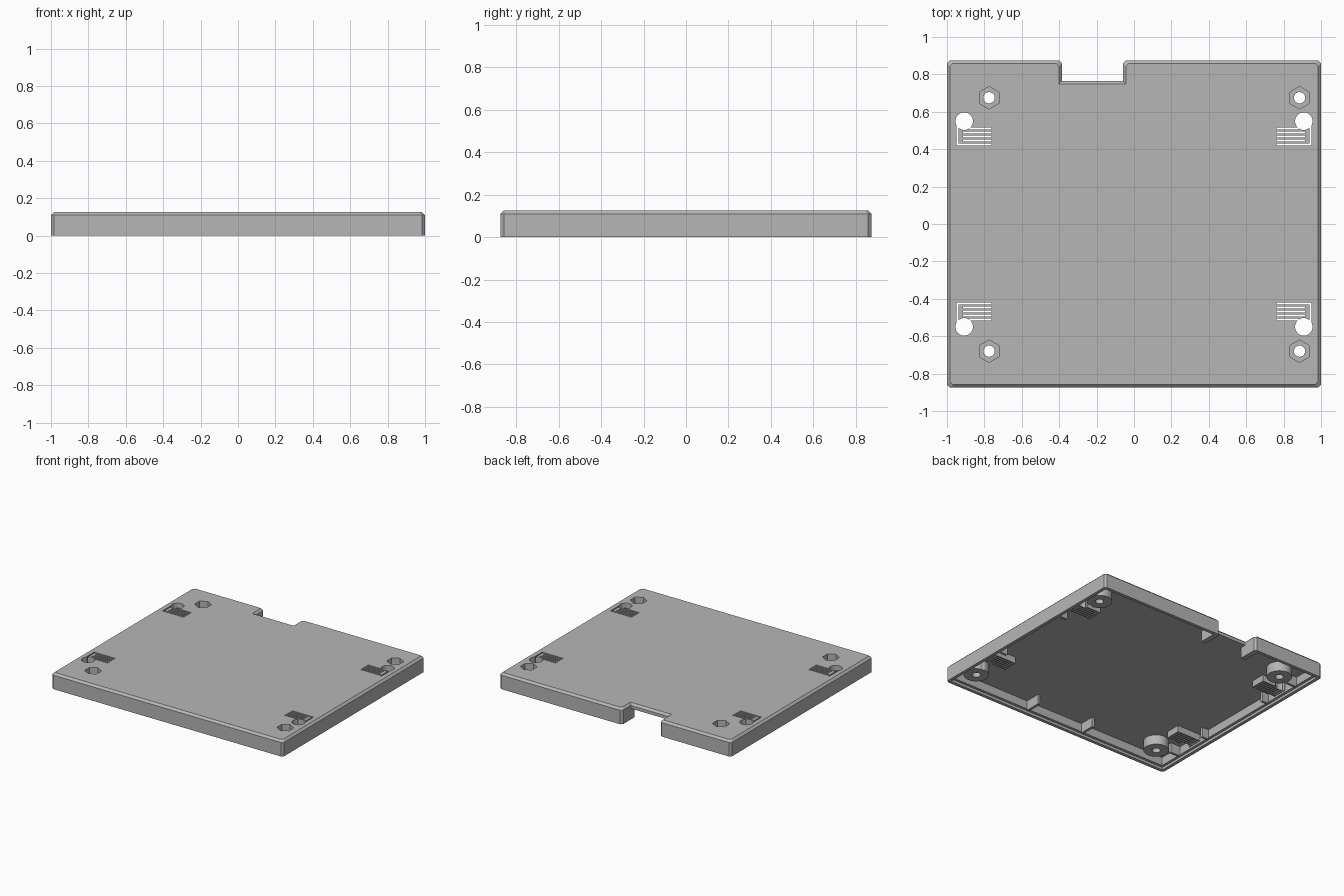
import bpy, bmesh, math
from mathutils import Matrix

cube = bpy.data.objects.get("Cube")
if cube:
    bpy.data.objects.remove(cube, do_unlink=True)

grey = bpy.data.materials.new("matte_grey")
grey.use_nodes = True
GREY = (0.47, 0.47, 0.47, 1)
grey.diffuse_color = GREY
grey.node_tree.nodes["Principled BSDF"].inputs["Base Color"].default_value = GREY

W, D, H = 1.0, 0.875, 0.125      # half width, half depth, height
CEIL = 0.085                     # underside of the top plate
BEVEL = 0.016
BOSSES = [(x, y) for x in (-0.775, 0.885) for y in (-0.68, 0.675)]
CORNERS = [(sx, sy) for sx in (-1, 1) for sy in (-1, 1)]


def box(bm, x0, x1, y0, y1, z0, z1):
    x0, x1 = sorted((x0, x1))
    y0, y1 = sorted((y0, y1))
    m = Matrix.Translation(((x0 + x1) / 2, (y0 + y1) / 2, (z0 + z1) / 2))
    m = m @ Matrix.Diagonal((x1 - x0, y1 - y0, z1 - z0, 1))
    bmesh.ops.create_cube(bm, size=1, matrix=m)


def cylinder(bm, x, y, r, z0, z1, sides=32):
    bmesh.ops.create_cone(bm, cap_ends=True, segments=sides, radius1=r, radius2=r,
                          depth=z1 - z0, matrix=Matrix.Translation((x, y, (z0 + z1) / 2)))


def finish(bm, name):
    bmesh.ops.recalc_face_normals(bm, faces=bm.faces)
    mesh = bpy.data.meshes.new(name)
    bm.to_mesh(mesh)
    bm.free()
    mesh.materials.append(grey)
    obj = bpy.data.objects.new(name, mesh)
    bpy.context.collection.objects.link(obj)
    return obj


def cut(obj, cutter):
    mod = obj.modifiers.new("cut", 'BOOLEAN')
    mod.operation = 'DIFFERENCE'
    mod.solver = 'EXACT'
    mod.use_self = True
    mod.object = cutter
    deps = bpy.context.evaluated_depsgraph_get()
    mesh = bpy.data.meshes.new_from_object(obj.evaluated_get(deps))
    obj.modifiers.clear()
    obj.data = mesh


def outline(i):
    """Lid outline with clipped corners and a rear notch, moved in by i."""
    w, d, c = W - i, D - i, BEVEL
    n0, n1, ny = -0.385 - i, -0.06 + i, 0.765 - i
    return [(-w + c, -d), (w - c, -d), (w, -d + c), (w, d - c), (w - c, d),
            (n1 + c, d), (n1, d - c), (n1, ny), (n0, ny), (n0, d - c),
            (n0 - c, d), (-w + c, d), (-w, d - c), (-w, -d + c)]


# Lid: stacked outlines with a bevelled top edge
bm = bmesh.new()
loops = [[bm.verts.new((x, y, z)) for x, y in outline(i)]
         for z, i in ((0, 0), (H - BEVEL, 0), (H, BEVEL))]
for a, b in zip(loops, loops[1:]):
    for k in range(len(a)):
        j = (k + 1) % len(a)
        bm.faces.new((a[k], a[j], b[j], b[k]))
bm.faces.new(loops[0])
bm.faces.new(loops[-1])
lid = finish(bm, "lid_shell")

# Hollow underside with a stepped rim
bm = bmesh.new()
box(bm, -0.955, 0.955, -0.83, 0.83, -0.1, CEIL)
box(bm, -0.975, 0.975, -0.85, 0.85, -0.1, 0.02)
cavity = finish(bm, "cavity_cutter")

# Screw openings, round holes and serpentine slots
bm = bmesh.new()
for x, y in BOSSES:
    cylinder(bm, x, y, 0.03, -0.1, 0.3)
    cylinder(bm, x, y, 0.06, 0.05, 0.3, 6)
for sx, sy in CORNERS:
    cylinder(bm, sx * 0.908, sy * 0.55, 0.047, -0.1, 0.3)
    for k, start in enumerate((0.88, 0.915, 0.915, 0.915, 0.948)):
        y = 0.51 - 0.021 * k
        box(bm, sx * 0.763, sx * start, sy * (y - 0.005), sy * (y + 0.005), -0.1, 0.3)
    box(bm, sx * 0.938, sx * 0.948, sy * 0.421, sy * 0.55, -0.1, 0.3)
openings = finish(bm, "opening_cutter")

cut(lid, cavity)
cut(lid, openings)

# Screw bosses under the lid
for k, (x, y) in enumerate(BOSSES):
    bm = bmesh.new()
    cylinder(bm, x, y, 0.09, 0.01, CEIL)
    cut(finish(bm, f"screw_boss_{k + 1}"), openings)

# Slotted blocks below the serpentine slots
for k, (sx, sy) in enumerate(CORNERS):
    bm = bmesh.new()
    box(bm, sx * 0.75, sx * 0.955, sy * 0.41, sy * 0.525, 0.035, CEIL)
    cut(finish(bm, f"slotted_block_{k + 1}"), openings)

# Stiffening ribs on the front and side walls
bm = bmesh.new()
for x in (0.28, -0.22):
    box(bm, x - 0.01, x + 0.01, -0.83, -0.71, 0.01, CEIL)
for sx, sy in CORNERS:
    box(bm, sx * 0.9, sx * 0.955, sy * 0.32, sy * 0.34, 0.01, CEIL)
for sy in (-1, 1):
    box(bm, -0.87, -0.955, sy * 0.63, sy * 0.65, 0.01, CEIL)
finish(bm, "wall_ribs")

# Walls closing both sides of the rear notch
bm = bmesh.new()
for x0, x1 in ((-0.06, -0.02), (-0.425, -0.385)):
    box(bm, x0, x1, 0.72, 0.85, 0, CEIL)
finish(bm, "notch_walls")

for helper in (cavity, openings):
    bpy.data.objects.remove(helper, do_unlink=True)
